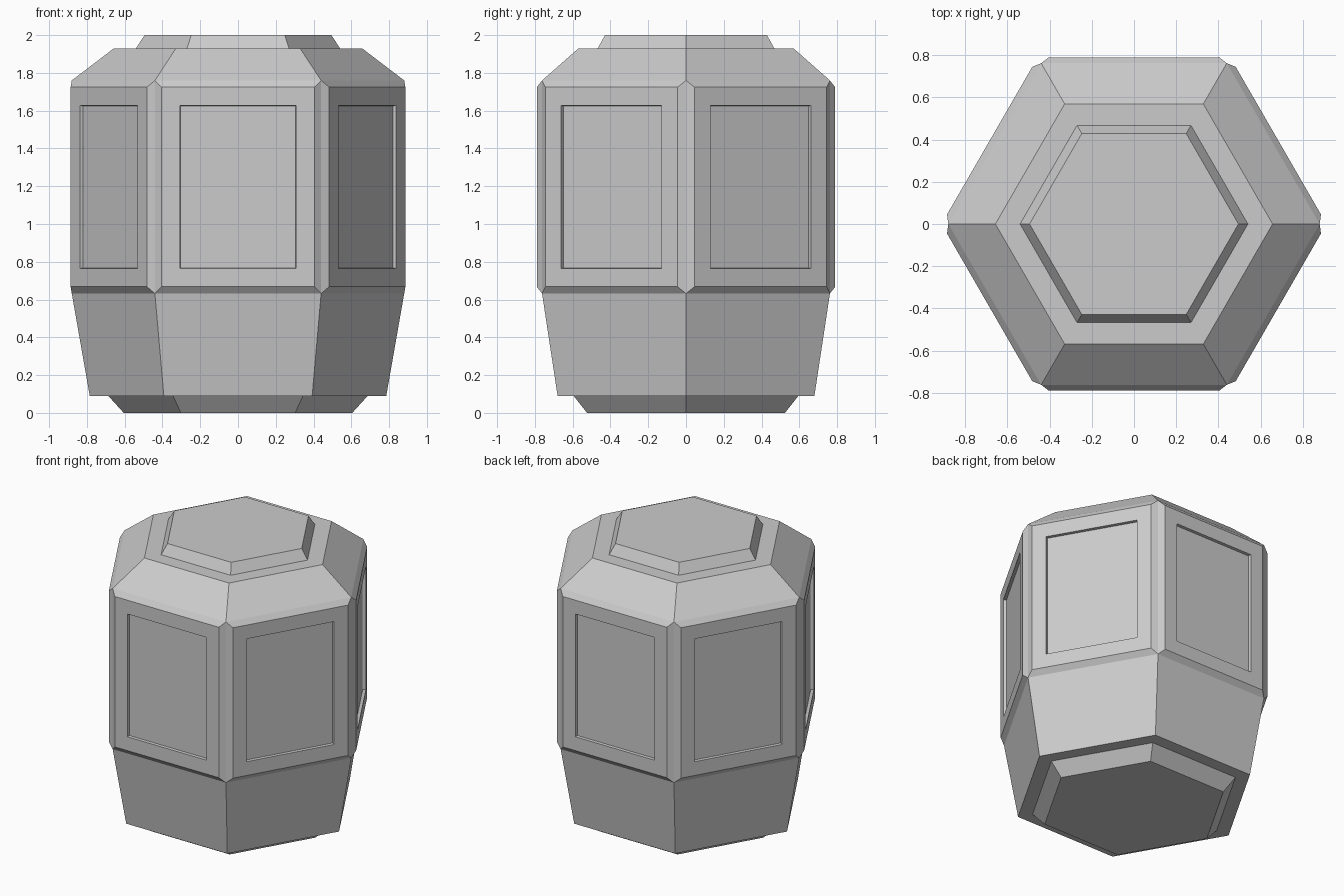
import bpy, bmesh
from math import cos, sin, pi

if "Cube" in bpy.data.objects:
    bpy.data.objects.remove(bpy.data.objects["Cube"])

# Hexagonal barrel: (corner radius, height) from foot to cap
PROFILE = [(0.605, 0), (0.687, 0.09), (0.785, 0.09), (0.88, 0.632),
           (0.88, 1.76), (0.657, 1.93), (0.54, 1.93), (0.495, 2.0)]
SIDES = 6

bm = bmesh.new()
rings = [[bm.verts.new((r * cos(2 * pi * i / SIDES), r * sin(2 * pi * i / SIDES), z))
          for i in range(SIDES)] for r, z in PROFILE]

# Side walls, keeping the tall middle band for the panels
panels = []
for k in range(len(rings) - 1):
    a, b = rings[k], rings[k + 1]
    for i in range(SIDES):
        j = (i + 1) % SIDES
        face = bm.faces.new((a[i], a[j], b[j], b[i]))
        if k == 3:
            panels.append(face)

# Foot and cap
bm.faces.new(rings[0][::-1])
bm.faces.new(rings[-1])
bm.normal_update()


def inset(thickness, depth):
    bmesh.ops.inset_individual(bm, faces=panels, thickness=thickness,
                               depth=depth, use_even_offset=True)
    bm.normal_update()


inset(0.036, 0.028)    # raised plate with bevelled rim
inset(0.097, 0.0)      # flat border
inset(0.002, -0.02)    # recessed window

mesh = bpy.data.meshes.new("hexagonal_barrel")
bm.to_mesh(mesh)
bm.free()
barrel = bpy.data.objects.new("hexagonal_barrel", mesh)
bpy.context.collection.objects.link(barrel)
